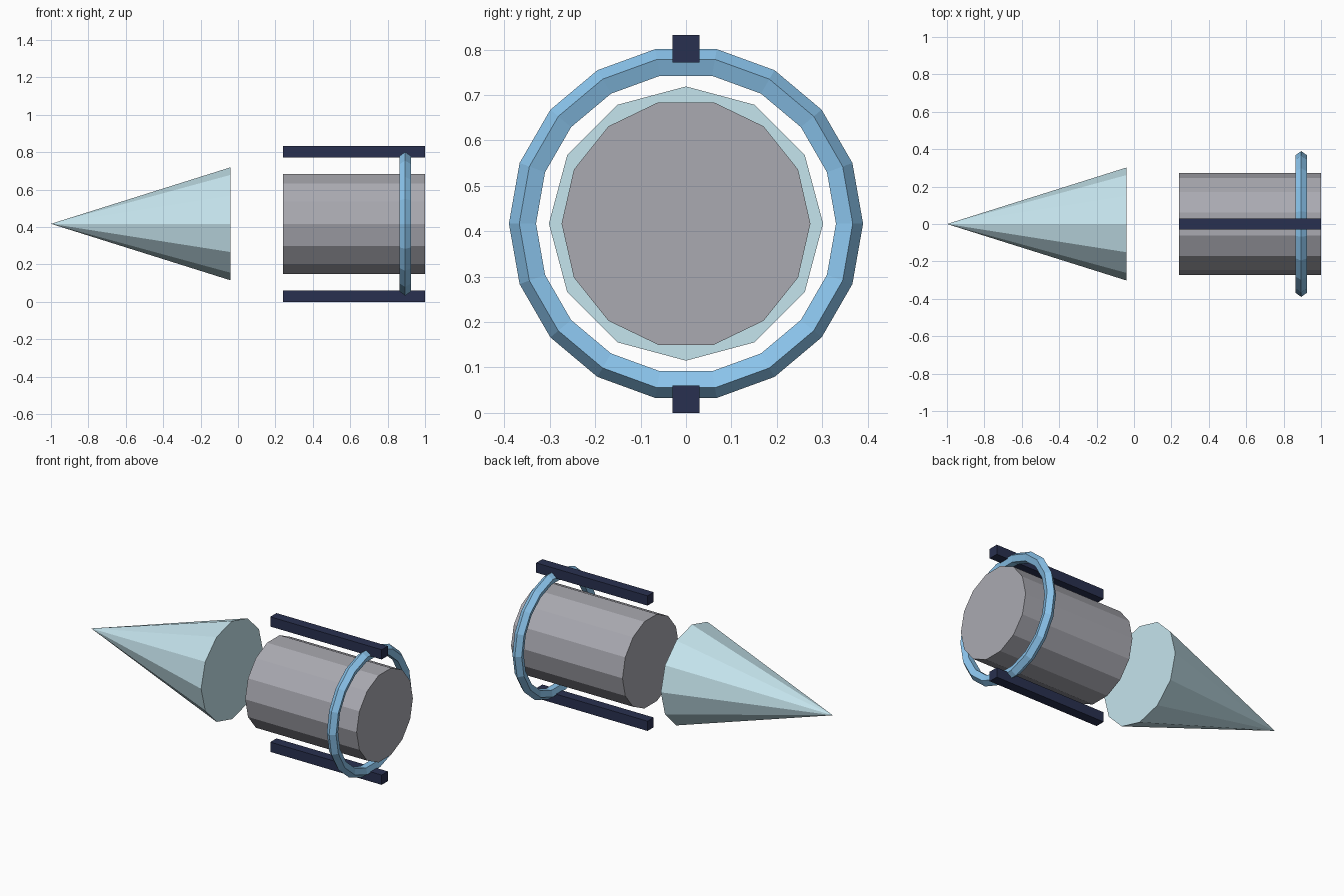
import bpy, bmesh
from math import pi, cos, sin
from mathutils import Matrix, Vector

if "Cube" in bpy.data.objects:
    bpy.data.objects.remove(bpy.data.objects["Cube"])

CZ = 0.417  # height of the long axis


def material(name, rgb):
    m = bpy.data.materials.new(name)
    m.diffuse_color = (*rgb, 1)
    m.use_nodes = True
    m.node_tree.nodes["Principled BSDF"].inputs["Base Color"].default_value = m.diffuse_color
    return m


def add_object(name, bm, mat):
    bmesh.ops.recalc_face_normals(bm, faces=bm.faces)
    me = bpy.data.meshes.new(name)
    bm.to_mesh(me)
    bm.free()
    me.materials.append(mat)
    ob = bpy.data.objects.new(name, me)
    bpy.context.collection.objects.link(ob)
    return ob


def circle(bm, x, r, n):
    return [bm.verts.new((x, r * cos(2 * pi * i / n), CZ + r * sin(2 * pi * i / n)))
            for i in range(n)]


def bridge(bm, a, b):
    n = len(a)
    for i in range(n):
        bm.faces.new((a[i], a[(i + 1) % n], b[(i + 1) % n], b[i]))


pale_blue = material("pale_blue", (0.56, 0.78, 0.85))
grey = material("grey", (0.40, 0.40, 0.44))
sky_blue = material("sky_blue", (0.26, 0.56, 0.85))
navy = material("navy", (0.022, 0.030, 0.08))

# Pointed nose, 12 sides
bm = bmesh.new()
base = circle(bm, -0.04, 0.302, 12)
tip = bm.verts.new((-1, 0, CZ))
bm.faces.new(base)
for i in range(12):
    bm.faces.new((base[i], base[(i + 1) % 12], tip))
add_object("nose_cone", bm, pale_blue)

# Body, 14 sides
bm = bmesh.new()
ends = [circle(bm, x, 0.274, 14) for x in (0.241, 1.0)]
bridge(bm, *ends)
for end in ends:
    bm.faces.new(end)
add_object("body", bm, grey)

# Tail ring: 18 segments with a five-sided section
bm = bmesh.new()
loops = [circle(bm, 0.894 + 0.033 * sin(2 * pi * k / 5),
                0.357 + 0.033 * cos(2 * pi * k / 5), 18) for k in range(5)]
for k in range(5):
    bridge(bm, loops[k], loops[(k + 1) % 5])
add_object("tail_ring", bm, sky_blue)

# Long bars above and below the body
for name, z in (("upper_bar", 0.802), ("lower_bar", 0.03)):
    bm = bmesh.new()
    bmesh.ops.create_cube(bm, size=1, matrix=Matrix.Translation((0.6205, 0, z))
                          @ Matrix.Diagonal(Vector((0.759, 0.06, 0.06, 1))))
    add_object(name, bm, navy)
